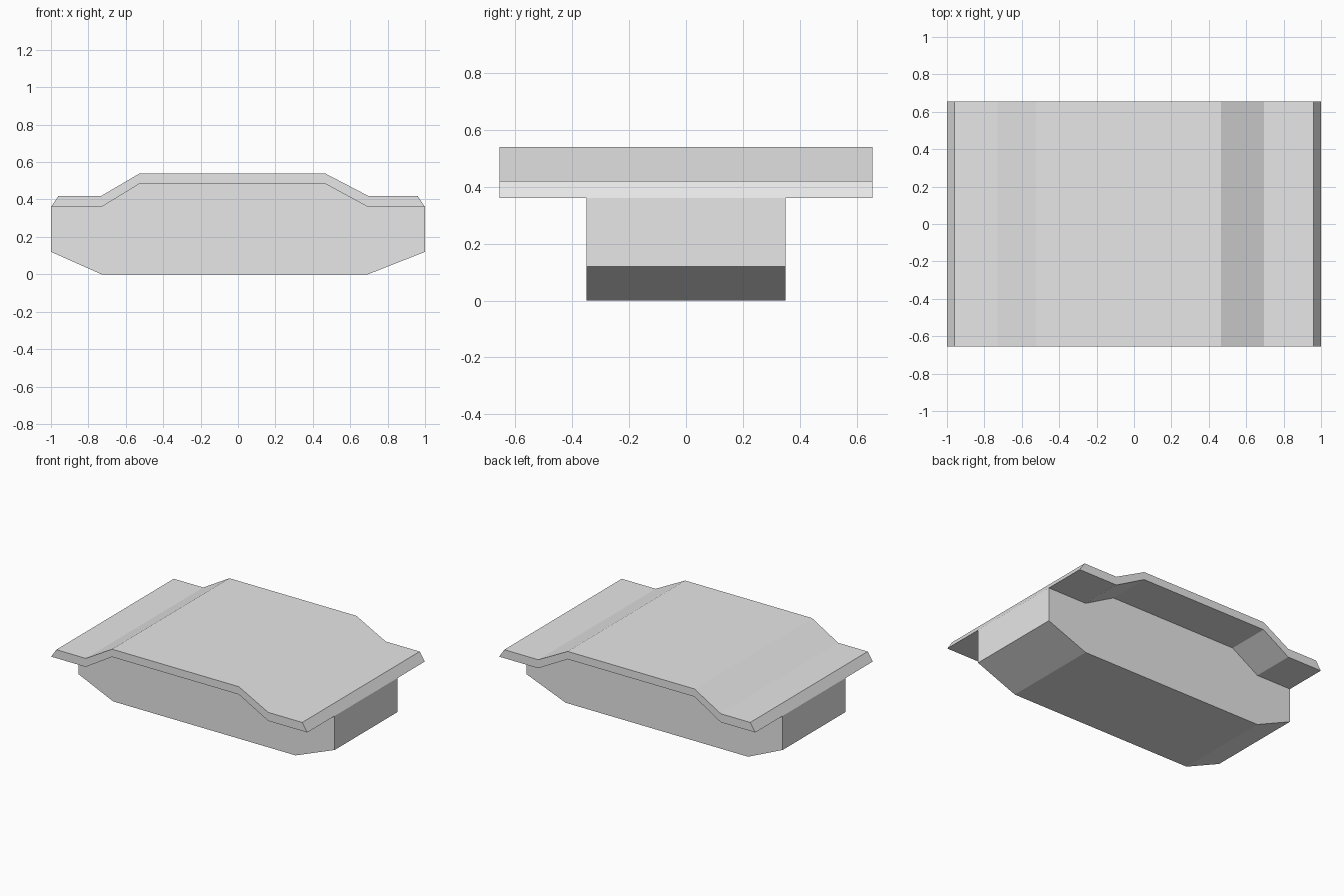
import bpy
import bmesh

cube = bpy.data.objects.get("Cube")
if cube:
    bpy.data.objects.remove(cube, do_unlink=True)

# Single flat grey
grey = bpy.data.materials.new("light grey")
grey.use_nodes = True
colour = (0.8, 0.8, 0.8, 1)
grey.diffuse_color = colour
grey.node_tree.nodes["Principled BSDF"].inputs["Base Color"].default_value = colour


def extrude_profile(name, outline, half_width):
    """Solid made by sweeping an (x, z) outline along y."""
    bm = bmesh.new()
    face = bm.faces.new([bm.verts.new((x, -half_width, z)) for x, z in outline])
    swept = bmesh.ops.extrude_face_region(bm, geom=[face], use_keep_orig=True)
    verts = [g for g in swept["geom"] if isinstance(g, bmesh.types.BMVert)]
    bmesh.ops.translate(bm, verts=verts, vec=(0, 2 * half_width, 0))
    bmesh.ops.recalc_face_normals(bm, faces=bm.faces)
    mesh = bpy.data.meshes.new(name)
    bm.to_mesh(mesh)
    bm.free()
    mesh.materials.append(grey)
    obj = bpy.data.objects.new(name, mesh)
    bpy.context.collection.objects.link(obj)
    return obj


# Stepped line shared by the hull's top and the deck's underside
seam = [(-1, 0.36), (-0.73, 0.36), (-0.525, 0.485),
        (0.465, 0.485), (0.695, 0.36), (1, 0.36)]
deck_top = [(0.96, 0.42), (0.695, 0.42), (0.465, 0.54),
            (-0.525, 0.54), (-0.73, 0.42), (-0.96, 0.42)]
keel = [(1, 0.12), (0.695, 0), (-0.73, 0), (-1, 0.12)]

# Wide overhanging deck, then the narrow hull below it
extrude_profile("deck", seam + deck_top, 0.655)
extrude_profile("hull", seam + keel, 0.35)
